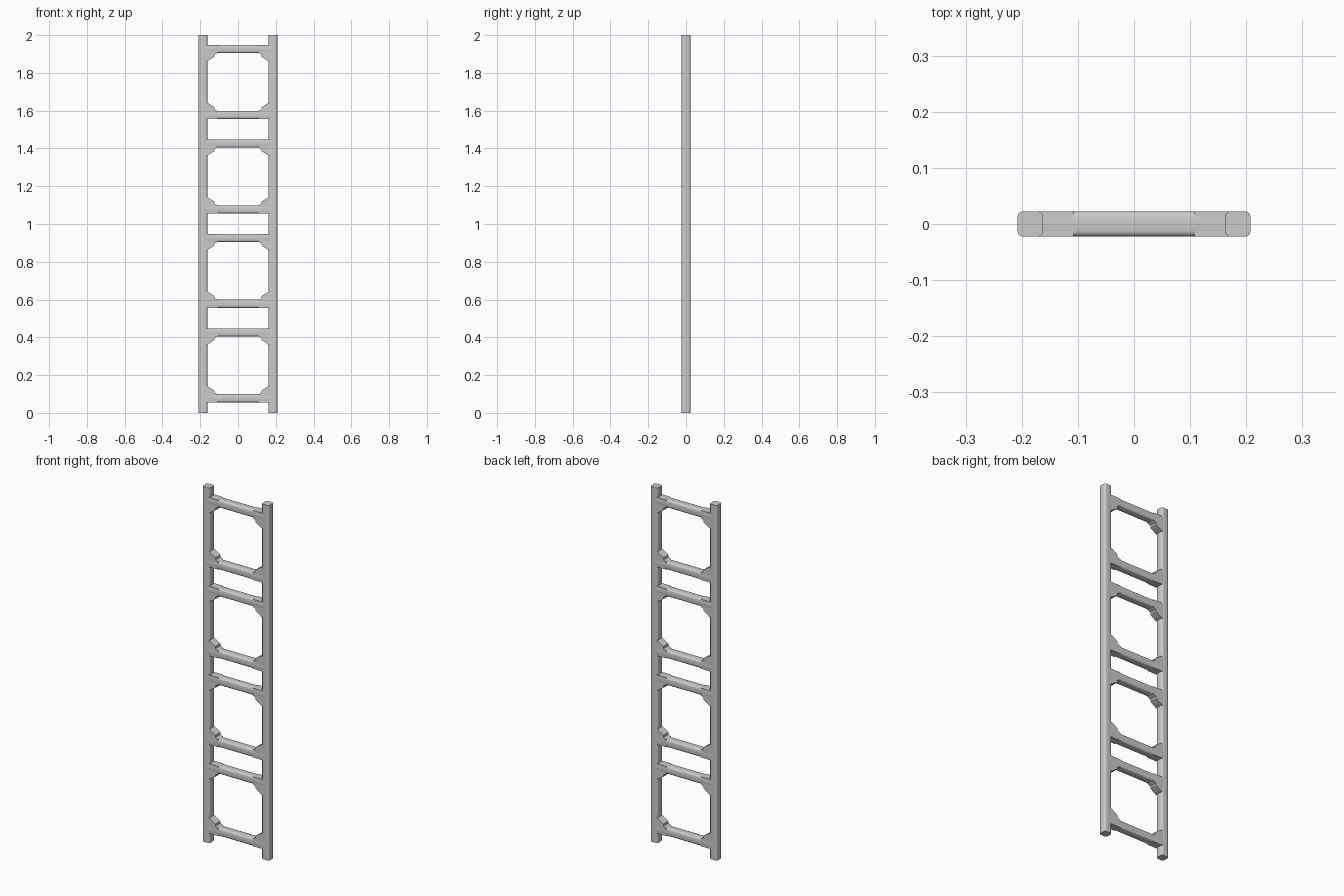
import bpy, bmesh

if "Cube" in bpy.data.objects:
    bpy.data.objects.remove(bpy.data.objects["Cube"])

DEPTH = 0.045
HALF_W = 0.208
POST_IN = 0.162
R = 0.01


def finish(bm, name, bevel=0.0):
    bmesh.ops.recalc_face_normals(bm, faces=bm.faces)
    me = bpy.data.meshes.new(name)
    bm.to_mesh(me)
    bm.free()
    ob = bpy.data.objects.new(name, me)
    bpy.context.collection.objects.link(ob)
    bpy.context.view_layer.objects.active = ob
    for o in bpy.context.selected_objects:
        o.select_set(False)
    ob.select_set(True)
    bpy.ops.object.shade_smooth_by_angle(angle=0.6)
    return ob


def rounded_bar(name, size, loc, axis):
    """Box whose four edges along the given axis are rounded."""
    bm = bmesh.new()
    bmesh.ops.create_cube(bm, size=1)
    for v in bm.verts:
        for i in range(3):
            v.co[i] = v.co[i] * size[i] + loc[i]
    edges = [e for e in bm.edges
             if abs(e.verts[0].co[axis] - e.verts[1].co[axis]) > 1e-4]
    bmesh.ops.bevel(bm, geom=edges, offset=R, segments=3, profile=0.5,
                    affect='EDGES')
    return finish(bm, name)


def bracket(name, side, z, up):
    """Flush rung socket with a diagonal gusset facing the large opening."""
    pts = [(0.188, -0.0215), (0.108, -0.0215), (0.108, 0.0215), (0.125, 0.029),
           (0.125, 0.041), (POST_IN, 0.065), (0.188, 0.065)]
    bm = bmesh.new()
    face = bm.faces.new([bm.verts.new((side * x, -DEPTH / 2 + 0.0003, z + up * u))
                         for x, u in pts])
    ext = bmesh.ops.extrude_face_region(bm, geom=[face])
    moved = [g for g in ext['geom'] if isinstance(g, bmesh.types.BMVert)]
    bmesh.ops.translate(bm, verts=moved, vec=(0, DEPTH - 0.0006, 0))
    return finish(bm, name)


# Side posts
for s in (-1, 1):
    rounded_bar("side_post", (HALF_W - POST_IN, DEPTH, 2.0),
                (s * (HALF_W + POST_IN) / 2, 0, 1.0), 2)

# Paired rungs with brackets, four repeating sections
for k in range(4):
    for z0, up in ((0.0775, 1), (0.4265, -1)):
        z = k * 0.5 + z0
        rounded_bar("rung", (0.36, DEPTH, 0.043), (0, 0, z), 0)
        for s in (-1, 1):
            bracket("corner_bracket", s, z, up)
